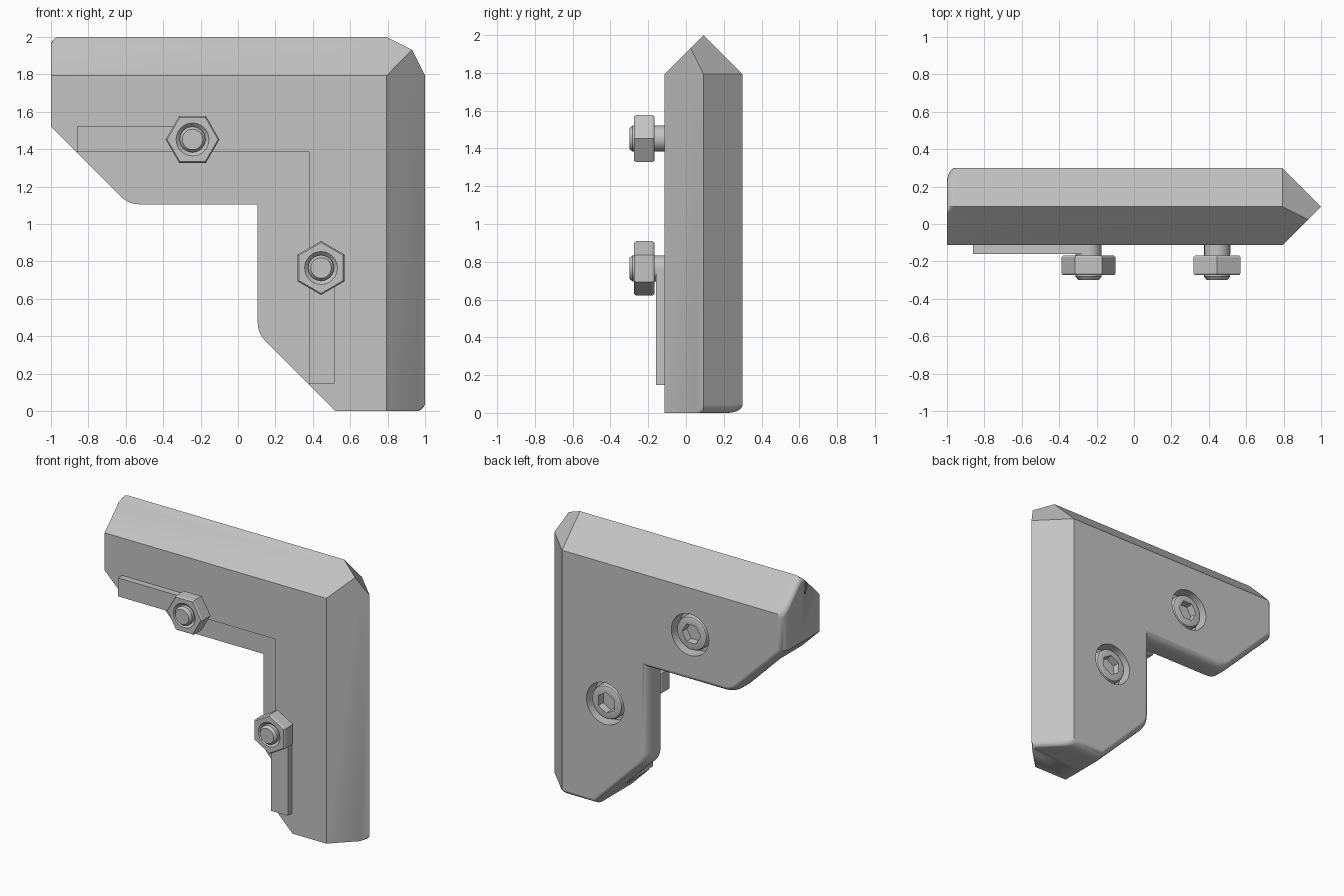
import bpy, bmesh, math
from mathutils import Vector

old = bpy.data.objects.get("Cube")
if old:
    bpy.data.objects.remove(old)

grey = bpy.data.materials.new("plain_grey")
grey.use_nodes = True
grey.diffuse_color = (0.55, 0.55, 0.55, 1)
grey.node_tree.nodes["Principled BSDF"].inputs["Base Color"].default_value = (0.55, 0.55, 0.55, 1)

FRONT, RIDGE, BACK = -0.113, 0.093, 0.3
ROUND_W, ROUND_D = 0.045, 0.08      # rounding of the rear edges
FLOOR = 0.145                       # floor of the front recess
BOLTS = {"upper": (-0.243, 1.452, 0), "lower": (0.444, 0.765, math.pi / 6)}


def finish(bm, name):
    bmesh.ops.remove_doubles(bm, verts=bm.verts, dist=1e-5)
    bmesh.ops.recalc_face_normals(bm, faces=bm.faces)
    mesh = bpy.data.meshes.new(name)
    bm.to_mesh(mesh)
    bm.free()
    obj = bpy.data.objects.new(name, mesh)
    bpy.context.collection.objects.link(obj)
    mesh.materials.append(grey)
    return obj


def smooth(obj):
    bpy.ops.object.select_all(action='DESELECT')
    obj.select_set(True)
    bpy.context.view_layer.objects.active = obj
    bpy.ops.object.shade_smooth_by_angle(angle=math.radians(30))
    mod = obj.modifiers.new("flat_face_normals", 'WEIGHTED_NORMAL')
    mod.keep_sharp = True


def loft(bm, loops):
    """Join equal closed loops in order and cap both ends."""
    rings = [[bm.verts.new(p) for p in loop] for loop in loops]
    for a, b in zip(rings, rings[1:]):
        for i in range(len(a)):
            j = (i + 1) % len(a)
            bm.faces.new((a[i], a[j], b[j], b[i]))
    bm.faces.new(rings[0])
    bm.faces.new(rings[-1])


def lathe(bm, centre, rings, sides=24):
    """Rings of (y, radius, hexagonal) around an axis along y."""
    cx, cz, turn = centre
    loops = []
    for y, r, hexa in rings:
        loop = []
        for i in range(sides):
            a = i * math.tau / sides
            k = math.cos(math.pi / 6) / math.cos(a % (math.pi / 3) - math.pi / 6) if hexa else 1
            loop.append((cx + r * k * math.cos(a + turn), y, cz + r * k * math.sin(a + turn)))
        loops.append(loop)
    loft(bm, loops)


def box(bm, lo, hi):
    loft(bm, [[(lo[0], y, lo[2]), (hi[0], y, lo[2]), (hi[0], y, hi[2]), (lo[0], y, hi[2])]
              for y in (lo[1], hi[1])])


def outline(y, inset):
    """L outline at depth y: one arm is drawn, the other is its mirror image."""
    slope = abs(y - RIDGE)
    top = 2 - slope
    left = -1 + inset
    c = ROUND_W if y > RIDGE - 1e-6 else 0
    arm = []
    for i in range(6):                              # rounded end of the ridge
        a = i / 5 * math.pi / 2
        w = c - inset if c else 0
        arm.append((left + w * (1 - math.sin(a)), top - c * (1 - math.cos(a))))
    arm.append((left, 1.52 + 0.414 * inset))
    ix, iz, t = -0.585 + 0.414 * inset, 1.105 + inset, 0.06
    p0, p1, p2 = Vector((ix - 0.707 * t, iz + 0.707 * t)), Vector((ix, iz)), Vector((ix + t, iz))
    for i in range(6):                              # rounded lower bend
        s = i / 5
        arm.append(tuple(p0 * (1 - s) ** 2 + p1 * 2 * s * (1 - s) + p2 * s * s))
    other = [(z - 1, x + 1) for x, z in reversed(arm)]
    path = [(1 - slope, top)] + arm + [(0.105 + inset, 1.105 + inset)] + other
    return [(x, y, z) for x, z in path]


# Bracket body: ridged outside, rounded rear edges, clipped outer corner
bm = bmesh.new()
levels = [(FRONT, 0), (RIDGE - ROUND_W, 0), (RIDGE, 0)]
for i in range(7):
    a = i / 6 * math.pi / 2
    levels.append((BACK - ROUND_D * (1 - math.sin(a)), ROUND_W * (1 - math.cos(a))))
loft(bm, [outline(y, e) for y, e in levels])
bmesh.ops.remove_doubles(bm, verts=bm.verts, dist=1e-5)
bmesh.ops.bisect_plane(bm, geom=bm.verts[:] + bm.edges[:] + bm.faces[:], dist=1e-4,
                       plane_co=(1, RIDGE, 2 + RIDGE - BACK), plane_no=(1, 1, 1), clear_outer=True)
bmesh.ops.holes_fill(bm, edges=[e for e in bm.edges if e.is_boundary], sides=0)
body = finish(bm, "bracket_body")

# Front recess and bolt head holes
bm = bmesh.new()
box(bm, (-1.5, -1, -0.5), (0.38, FLOOR, 1.385))
for centre in BOLTS.values():
    lathe(bm, centre, [(0.2, 0.152, False), (0.5, 0.152, False)], 32)
cutter = finish(bm, "recess_cutter")
cutter.hide_render = True
mod = body.modifiers.new("recesses", 'BOOLEAN')
mod.operation = 'DIFFERENCE'
mod.solver = 'EXACT'
mod.object = cutter
bpy.context.view_layer.objects.active = body
bpy.ops.object.modifier_apply(modifier=mod.name)
bpy.data.objects.remove(cutter)
smooth(body)

# Raised ribs leading to each bolt
for name, lo, hi in (("upper_rib", (-0.86, -0.16, 1.385), (-0.243, -0.1, 1.52)),
                     ("lower_rib", (0.38, -0.16, 0.147), (0.515, -0.1, 0.765))):
    bm = bmesh.new()
    box(bm, lo, hi)
    finish(bm, name)

# Socket head bolts and hexagonal nuts
for name, centre in BOLTS.items():
    bm = bmesh.new()
    lathe(bm, centre, [(-0.3, 0.055, False), (-0.282, 0.069, False), (0.19, 0.069, False),
                       (0.19, 0.125, False), (0.265, 0.125, False), (0.28, 0.118, False),
                       (0.287, 0.105, False), (0.287, 0.075, True), (0.235, 0.07, True)])
    smooth(finish(bm, name + "_bolt"))
    bm = bmesh.new()
    lathe(bm, centre, [(-0.255, 0.069, False), (-0.274, 0.088, False), (-0.274, 0.136, True),
                       (-0.264, 0.144, True), (-0.178, 0.144, True), (-0.168, 0.136, True)])
    smooth(finish(bm, name + "_nut"))
